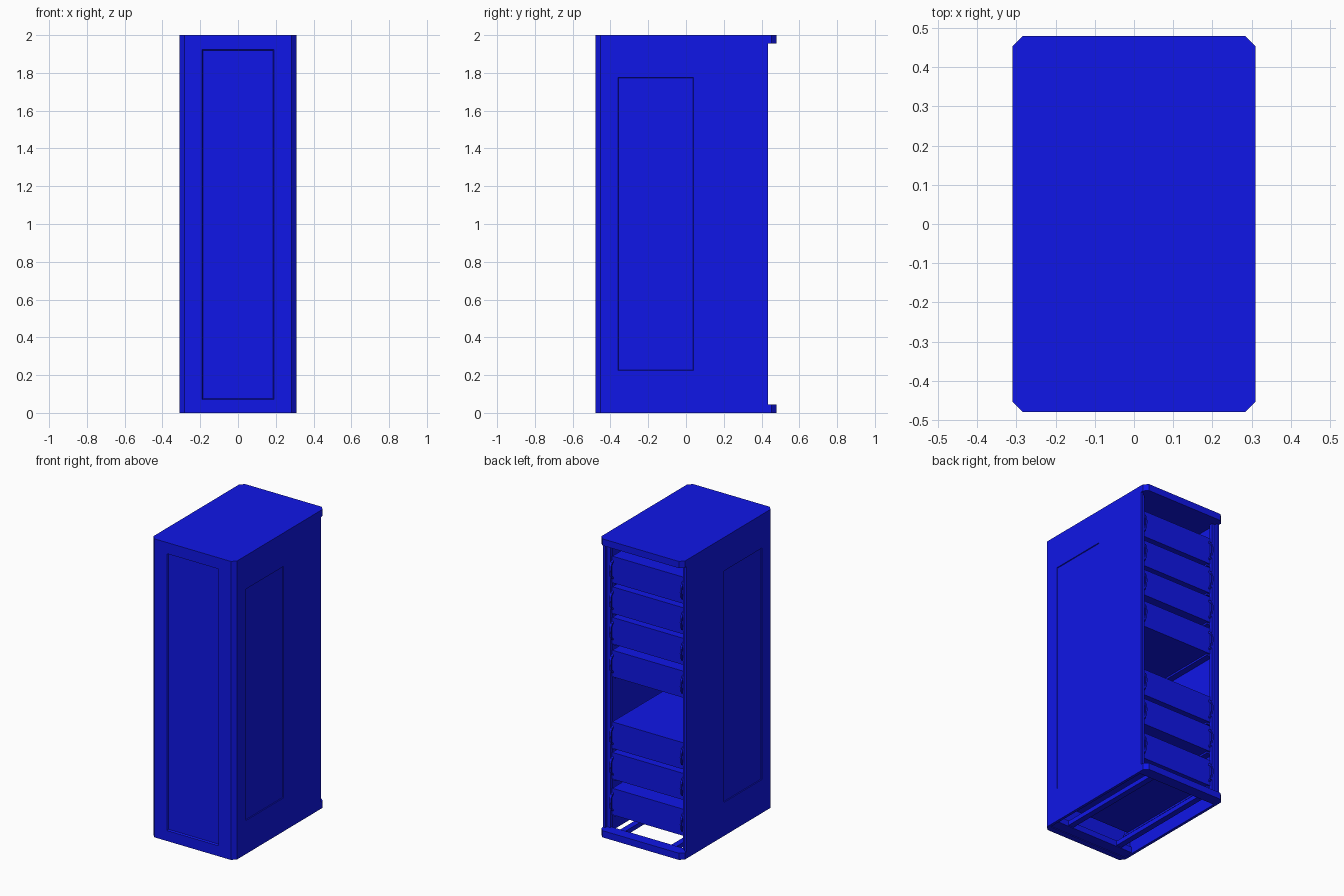
import bpy, bmesh, math
from mathutils import Vector

if "Cube" in bpy.data.objects:
    bpy.data.objects.remove(bpy.data.objects["Cube"])

blue = bpy.data.materials.new("blue_paint")
blue.diffuse_color = (0.005, 0.008, 0.8, 1)
blue.use_nodes = True
blue.node_tree.nodes["Principled BSDF"].inputs["Base Color"].default_value = blue.diffuse_color


def finish(name, bm):
    bmesh.ops.recalc_face_normals(bm, faces=bm.faces)
    me = bpy.data.meshes.new(name)
    bm.to_mesh(me)
    bm.free()
    me.materials.append(blue)
    ob = bpy.data.objects.new(name, me)
    bpy.context.collection.objects.link(ob)
    return ob


def prism(bm, pts, direction):
    """Extrude a closed polygon along a vector."""
    face = bm.faces.new([bm.verts.new(p) for p in pts])
    ext = bmesh.ops.extrude_face_region(bm, geom=[face], use_keep_orig=True)
    verts = [g for g in ext["geom"] if isinstance(g, bmesh.types.BMVert)]
    bmesh.ops.translate(bm, verts=verts, vec=direction)


def add_box(bm, x0, x1, y0, y1, z0, z1):
    prism(bm, [(x0, y0, z0), (x1, y0, z0), (x1, y1, z0), (x0, y1, z0)],
          (0, 0, z1 - z0))


def box(name, *dims):
    bm = bmesh.new()
    add_box(bm, *dims)
    return finish(name, bm)


W, D, C = 0.31, 0.48, 0.027      # half width, half depth, corner chamfer
BODY = 0.435                     # rear edge of the side panels
T = 0.018                        # sheet thickness

# Roof plate with chamfered corners
bm = bmesh.new()
prism(bm, [(-W + C, -D, 1.955), (W - C, -D, 1.955), (W, -D + C, 1.955),
           (W, D - C, 1.955), (W - C, D, 1.955), (-W + C, D, 1.955),
           (-W, D - C, 1.955), (-W, -D + C, 1.955)], (0, 0, 0.045))
finish("roof", bm)

# Front door with a framed, slightly sunken centre panel
bm = bmesh.new()
prism(bm, [(-W, -D + C, 0), (-W + C, -D, 0), (W - C, -D, 0), (W, -D + C, 0),
           (W - T, -D + 0.04, 0), (-W + T, -D + 0.04, 0)], (0, 0, 1.955))
bmesh.ops.recalc_face_normals(bm, faces=bm.faces)
for co, no in (((-.19, 0, 0), (1, 0, 0)), ((.19, 0, 0), (1, 0, 0)),
               ((0, 0, .07), (0, 0, 1)), ((0, 0, 1.925), (0, 0, 1))):
    bmesh.ops.bisect_plane(bm, geom=bm.verts[:] + bm.edges[:] + bm.faces[:],
                           plane_co=co, plane_no=no)
panel = [f for f in bm.faces if f.normal.y < -0.9
         and (f.calc_center_median() - Vector((0, -D, 0.9975))).length < 0.02]
bmesh.ops.inset_individual(bm, faces=panel, thickness=0.008, depth=-0.01)
finish("front_door", bm)

# Side panels with a shallow recess
for s, side in ((1, "right"), (-1, "left")):
    bm = bmesh.new()
    add_box(bm, *sorted((s * W, s * (W - T))), -D + C, BODY, 0, 1.955)
    bmesh.ops.recalc_face_normals(bm, faces=bm.faces)
    for co, no in (((0, -.36, 0), (0, 1, 0)), ((0, .04, 0), (0, 1, 0)),
                   ((0, 0, .225), (0, 0, 1)), ((0, 0, 1.775), (0, 0, 1))):
        bmesh.ops.bisect_plane(bm, geom=bm.verts[:] + bm.edges[:] + bm.faces[:],
                               plane_co=co, plane_no=no)
    panel = [f for f in bm.faces if f.normal.x * s > 0.9
             and (f.calc_center_median() - Vector((s * W, -.16, 1))).length < 0.02]
    bmesh.ops.inset_individual(bm, faces=panel, thickness=0.003, depth=-0.005)
    finish(side + "_side_panel", bm)

    # Upright posts, and the open floor's lengthwise rail
    for end, y in (("rear", 0.405), ("front", -0.40)):
        box(f"{side}_{end}_post", *sorted((s * 0.292, s * 0.268)),
            y - 0.012, y + 0.012, 0.04, 1.955)
    box(side + "_floor_rail", *sorted((s * 0.17, s * 0.21)), -0.44, 0.44, 0.01, 0.04)

# Rear and front floor beams
bm = bmesh.new()
prism(bm, [(-W, 0.405, 0), (W, 0.405, 0), (W, D - C, 0), (W - C, D, 0),
           (-W + C, D, 0), (-W, D - C, 0)], (0, 0, 0.045))
finish("rear_floor_beam", bm)
box("front_floor_beam", -W + T, W - T, -0.44, -0.37, 0.005, 0.045)

# Equipment drawers: a case with two arched pull handles
FACE = 0.40
LEVELS = [0.125, 0.365, 0.57, 1.05, 1.27, 1.475, 1.68]
H = 0.178


def arch(z, h, y_out, n=6, thick=0.008):
    """Half-rounded handle outline in the y-z plane."""
    def side(ry, rz):
        return [(ry * math.cos(a), rz * math.sin(a)) for a in
                (-math.pi / 2 + math.pi * i / n for i in range(n + 1))]
    outer, inner = side(y_out, h / 2), side(y_out - thick, h / 2 - thick * 1.5)
    return [(FACE + y, z + v) for y, v in outer + inner[::-1]]


for i, z in enumerate(LEVELS, 1):
    box(f"drawer_{i}", -0.266, 0.266, -0.36, FACE - 0.008, z, z + H)
    box(f"drawer_face_{i}", -0.278, 0.278, FACE - 0.008, FACE, z, z + H)
    for s, side in ((1, "right"), (-1, "left")):
        bm = bmesh.new()
        prism(bm, [(s * 0.262 - 0.006, y, v)
                   for y, v in arch(z + H / 2, 0.125, 0.032)], (0.012, 0, 0))
        finish(f"{side}_handle_{i}", bm)
        # Support rail under the drawer
        box(f"{side}_support_{i}", *sorted((s * 0.292, s * 0.25)),
            -0.40, 0.39, z - 0.012, z)
